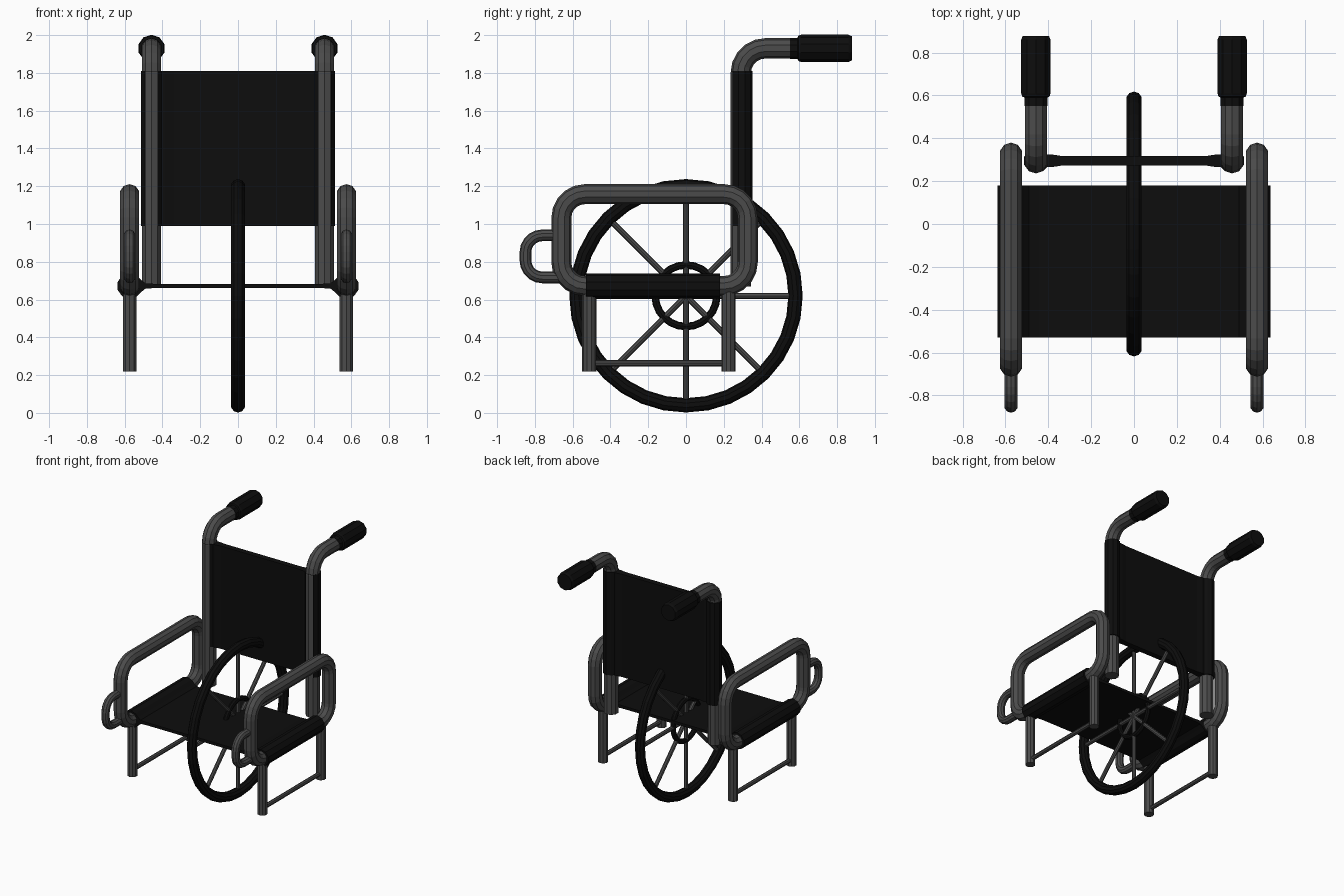
import bpy, bmesh
from math import sin, cos, pi, radians
from mathutils import Vector

if "Cube" in bpy.data.objects:
    bpy.data.objects.remove(bpy.data.objects["Cube"])


def material(name, v):
    m = bpy.data.materials.new(name)
    m.diffuse_color = (v, v, v, 1)
    m.use_nodes = True
    m.node_tree.nodes["Principled BSDF"].inputs["Base Color"].default_value = m.diffuse_color
    return m


METAL = material("dark_metal", 0.07)
BLACK = material("black", 0.004)


def finish(name, bm, mat, mirror):
    bmesh.ops.recalc_face_normals(bm, faces=bm.faces)
    me = bpy.data.meshes.new(name)
    bm.to_mesh(me)
    bm.free()
    me.materials.append(mat)
    ob = bpy.data.objects.new(name, me)
    bpy.context.collection.objects.link(ob)
    if mirror:
        ob.modifiers.new("mirror", 'MIRROR').use_axis = (True, False, False)
    return ob


def rounded(pts, r, closed=False, seg=5):
    """Path of (y, z) points with its 90 degree corners rounded."""
    pts = [Vector(p) for p in pts]
    out = []
    for i, p in enumerate(pts):
        if not closed and i in (0, len(pts) - 1):
            out.append(p)
            continue
        a = (pts[i - 1] - p).normalized()
        b = (pts[(i + 1) % len(pts)] - p).normalized()
        c = p + (a + b) * r
        for k in range(seg + 1):
            t = k / seg * pi / 2
            out.append(c - (b * cos(t) + a * sin(t)) * r)
    return out


def tube(name, path, x, r, mat=METAL, closed=False, mirror=True, sides=10):
    """Sweep a round section along a path in the plane at x; r may vary per point."""
    path = [Vector(p) for p in path]
    n = len(path)
    radii = r if isinstance(r, list) else [r] * n
    bm = bmesh.new()
    rings = []
    for i, p in enumerate(path):
        a = path[i - 1] if closed or i else p
        b = path[(i + 1) % n] if closed or i < n - 1 else p
        d = (b - a).normalized()
        nrm = Vector((-d.y, d.x))
        ring = []
        for k in range(sides):
            t = 2 * pi * k / sides
            q = p + nrm * (cos(t) * radii[i])
            ring.append(bm.verts.new((x + sin(t) * radii[i], q.x, q.y)))
        rings.append(ring)
    for i in range(n if closed else n - 1):
        A, B = rings[i], rings[(i + 1) % n]
        for k in range(sides):
            j = (k + 1) % sides
            bm.faces.new((A[k], A[j], B[j], B[k]))
    if not closed:
        bm.faces.new(rings[0])
        bm.faces.new(rings[-1])
    return finish(name, bm, mat, mirror)


def cloth(name, half, r, t, place, lo, hi):
    """Sheet with a sleeve at each end, extruded from lo to hi."""
    right = [(half - 2 * r, t), (half - 1.25 * r, t * 1.3), (half - 0.9 * r, 0.5 * r)]
    right += [(half + r * cos(radians(a)), r * sin(radians(a))) for a in range(126, -127, -36)]
    right += [(u, -v) for u, v in reversed(right[:3])]
    outline = right + [(-u, -v) for u, v in right]
    bm = bmesh.new()
    face = bm.faces.new([bm.verts.new(place(u, v, lo)) for u, v in outline])
    ext = bmesh.ops.extrude_face_region(bm, geom=[face])
    step = Vector(place(0, 0, hi)) - Vector(place(0, 0, lo))
    bmesh.ops.translate(bm, vec=step, verts=[g for g in ext["geom"] if isinstance(g, bmesh.types.BMVert)])
    return finish(name, bm, BLACK, False)


def circle(r, n, c=(0, 0.62)):
    return [(c[0] + r * cos(2 * pi * k / n), c[1] + r * sin(2 * pi * k / n)) for k in range(n)]


SIDE = 0.574
BACK = 0.458

# Side frames with armrests and the small front loops
tube("armrest_frame", rounded([(-0.66, 0.672), (-0.66, 1.158), (0.327, 1.158), (0.327, 0.672)], 0.125, True),
     SIDE, 0.053, closed=True)
tube("front_loop", rounded([(-0.66, 0.94), (-0.85, 0.94), (-0.85, 0.717), (-0.66, 0.717)], 0.09),
     SIDE, 0.031)

# Legs and lower rails
for name, y in (("front_leg", -0.512), ("rear_leg", 0.225)):
    tube(name, [(y, 0.22), (y, 0.67)], SIDE, 0.038)
tube("lower_rail", [(-0.512, 0.263), (0.225, 0.263)], SIDE, 0.017, sides=8)

# Back posts bending into push handles, with grips
tube("back_post", rounded([(0.29, 0.67), (0.29, 1.93), (0.6, 1.93)], 0.13), BACK, 0.054)
tube("grip", [(0.55, 1.93), (0.59, 1.93), (0.595, 1.93), (0.61, 1.93), (0.86, 1.93), (0.878, 1.93)],
     BACK, [0.056, 0.056, 0.067, 0.072, 0.072, 0.064], BLACK)

# Seat and backrest cloth
cloth("seat", SIDE, 0.067, 0.011, lambda u, v, w: (u, w, 0.672 + v), -0.53, 0.18)
cloth("backrest", BACK, 0.058, 0.023, lambda u, v, w: (u, 0.295 + v, w), 0.99, 1.81)

# Central wheel
tube("wheel_tire", circle(0.58, 32), 0, 0.038, BLACK, True, False)
tube("wheel_hub_ring", circle(0.163, 24), 0, 0.02, BLACK, True, False, 8)
for k in range(8):
    a = k * pi / 4
    tube("wheel_spoke", [(0, 0.62), (0.57 * cos(a), 0.62 + 0.57 * sin(a))], 0, 0.016, mirror=False, sides=8)
